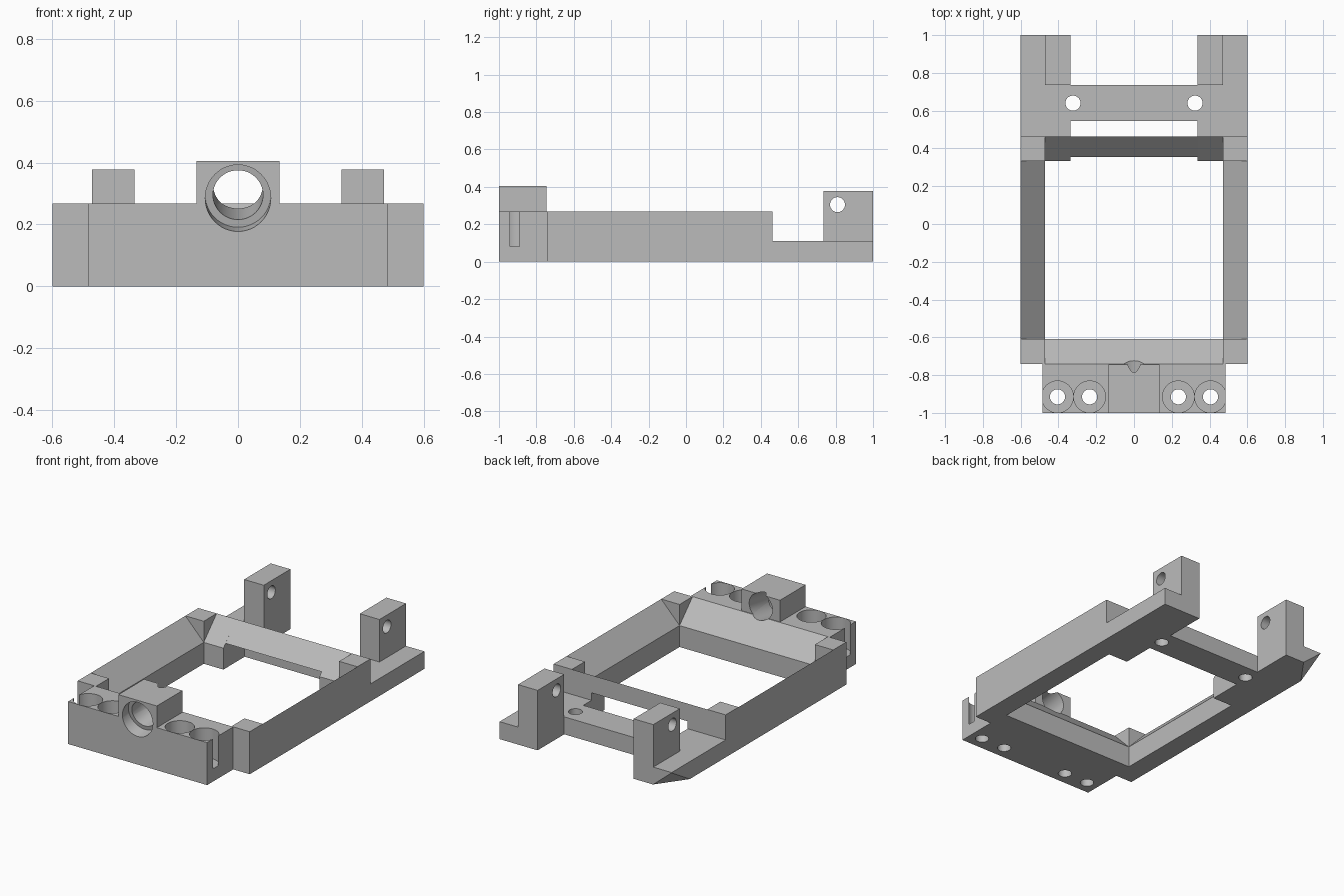
import bpy
import bmesh
import math
from mathutils import Matrix, Vector

old = bpy.data.objects.get("Cube")
if old:
    bpy.data.objects.remove(old, do_unlink=True)

grey = bpy.data.materials.new("light_grey")
grey.use_nodes = True
grey.diffuse_color = (0.5, 0.5, 0.5, 1)
grey.node_tree.nodes["Principled BSDF"].inputs["Base Color"].default_value = (0.5, 0.5, 0.5, 1)


def finish(name, bm):
    bmesh.ops.recalc_face_normals(bm, faces=bm.faces)
    mesh = bpy.data.meshes.new(name)
    bm.to_mesh(mesh)
    bm.free()
    mesh.materials.append(grey)
    ob = bpy.data.objects.new(name, mesh)
    bpy.context.collection.objects.link(ob)
    return ob


def prism(name, points, axis, start, end):
    """Extrude a 2D profile along x, y or z."""
    place = {"x": lambda p: (start, p[0], p[1]),
             "y": lambda p: (p[0], start, p[1]),
             "z": lambda p: (p[0], p[1], start)}[axis]
    bm = bmesh.new()
    face = bm.faces.new([bm.verts.new(place(p)) for p in points])
    out = bmesh.ops.extrude_face_region(bm, geom=[face])
    shift = Vector([end - start if a == axis else 0 for a in "xyz"])
    bmesh.ops.translate(bm, vec=shift, verts=[v for v in out["geom"] if isinstance(v, bmesh.types.BMVert)])
    return finish(name, bm)


def box(name, x, y, z):
    return prism(name, [(x[0], y[0]), (x[1], y[0]), (x[1], y[1]), (x[0], y[1])], "z", *z)


def drill(targets, center, direction, radius, length):
    """Cut a round hole, centred on a point, through the targets."""
    bm = bmesh.new()
    turn = Vector(direction).to_track_quat("Z", "Y").to_matrix().to_4x4()
    bmesh.ops.create_cone(bm, cap_ends=True, segments=48, radius1=radius, radius2=radius,
                          depth=length, matrix=Matrix.Translation(center) @ turn)
    cutter = finish("cutter", bm)
    cutter.hide_render = True
    for ob in targets:
        mod = ob.modifiers.new("hole", "BOOLEAN")
        mod.operation = "DIFFERENCE"
        mod.solver = "EXACT"
        mod.object = cutter
        bpy.context.view_layer.objects.active = ob
        bpy.ops.object.modifier_apply(modifier=mod.name)
    bpy.data.objects.remove(cutter, do_unlink=True)


TOP, LIP, FLOOR = 0.268, 0.135, 0.11   # frame top, low end of bevels, rear plate
OUT, INN, GAP = 0.6, 0.472, 0.335      # half widths
F0, F1, B0, B1 = -0.74, -0.61, 0.333, 0.462

# Side rails and square corner blocks, mirrored
posts = []
for s, side in ((1, "left"), (-1, "right")):
    prism(side + "_rail", [(s * OUT, 0), (s * OUT, TOP), (s * INN, LIP), (s * INN, 0)], "y", F1, B0)
    span = sorted((s * INN, s * OUT))
    box(side + "_front_corner", span, (F0, F1), (0, TOP))
    box(side + "_back_corner", span, (B0, B1), (0, TOP))
    box(side + "_beam_foot", sorted((s * GAP, s * INN)), (B0, B1), (0, LIP))
    posts.append(box(side + "_post", sorted((s * GAP, s * INN)), (0.735, 1), (FLOOR, 0.378)))

# Bevelled cross beams; the back one is undercut in the middle
front_beam = prism("front_beam", [(F0, 0), (F0, TOP), (F1, LIP), (F1, 0)], "x", -INN, INN)
for s, side in ((1, "left"), (-1, "right")):
    prism(side + "_beam_end", [(B1, LIP), (B1, TOP), (B0, LIP)], "x", s * GAP, s * INN)
prism("back_beam", [(B1, 0.157), (B1, TOP), (0.355, 0.157)], "x", -GAP, GAP)

# Rear plate with one lower corner trimmed
half = [(GAP, 0.545), (GAP, B1), (OUT, B1), (OUT, 1), (GAP, 1), (GAP, 0.735)]
plate = prism("rear_plate", half + [(-x, y) for x, y in reversed(half)], "z", 0, FLOOR)
a, b, c = Vector((-0.47, 1, 0)), Vector((-OUT, 0.82, 0)), Vector((-OUT, 1, FLOOR - 0.002))
normal = (b - a).cross(c - a)
if normal.z > 0:
    normal.negate()
bm = bmesh.new()
bm.from_mesh(plate.data)
cut = bmesh.ops.bisect_plane(bm, geom=bm.verts[:] + bm.edges[:] + bm.faces[:],
                             plane_co=a, plane_no=normal, clear_outer=True)
bmesh.ops.holes_fill(bm, edges=[e for e in bm.edges if e.is_boundary])
bmesh.ops.recalc_face_normals(bm, faces=bm.faces)
bm.to_mesh(plate.data)
bm.free()

# Front mounting block and raised boss
block = box("front_block", (-0.485, 0.485), (-1, F0), (0, TOP))
boss = box("bore_boss", (-0.134, 0.134), (-1, -0.745), (TOP, 0.405))

# Screw holes with deep counterbores, plate holes and post cross holes
for s in (1, -1):
    for x in (0.405, 0.235):
        drill([block], (s * x, -0.915, 0), (0, 0, 1), 0.04, 1)
        drill([block], (s * x, -0.915, 0.33), (0, 0, 1), 0.084, 0.5)
    drill([plate], (s * 0.323, 0.64, 0), (0, 0, 1), 0.04, 1)
drill(posts, (0, 0.81, 0.305), (1, 0, 0), 0.04, 2)

# Main bore, rising towards the back, with a shallow wide mouth
tilt = math.radians(10)
axis = Vector((0, math.cos(tilt), math.sin(tilt)))
mouth = Vector((0, -1, 0.285))
drill([block, boss, front_beam], mouth + axis * 0.2, axis, 0.081, 0.7)
drill([block, boss], mouth, axis, 0.106, 0.12)

# Smooth hole walls, sharp edges elsewhere
bpy.ops.object.select_all(action="DESELECT")
for ob in posts + [plate, block, boss, front_beam]:
    ob.select_set(True)
    bpy.context.view_layer.objects.active = ob
bpy.ops.object.shade_smooth_by_angle(angle=math.radians(30))
